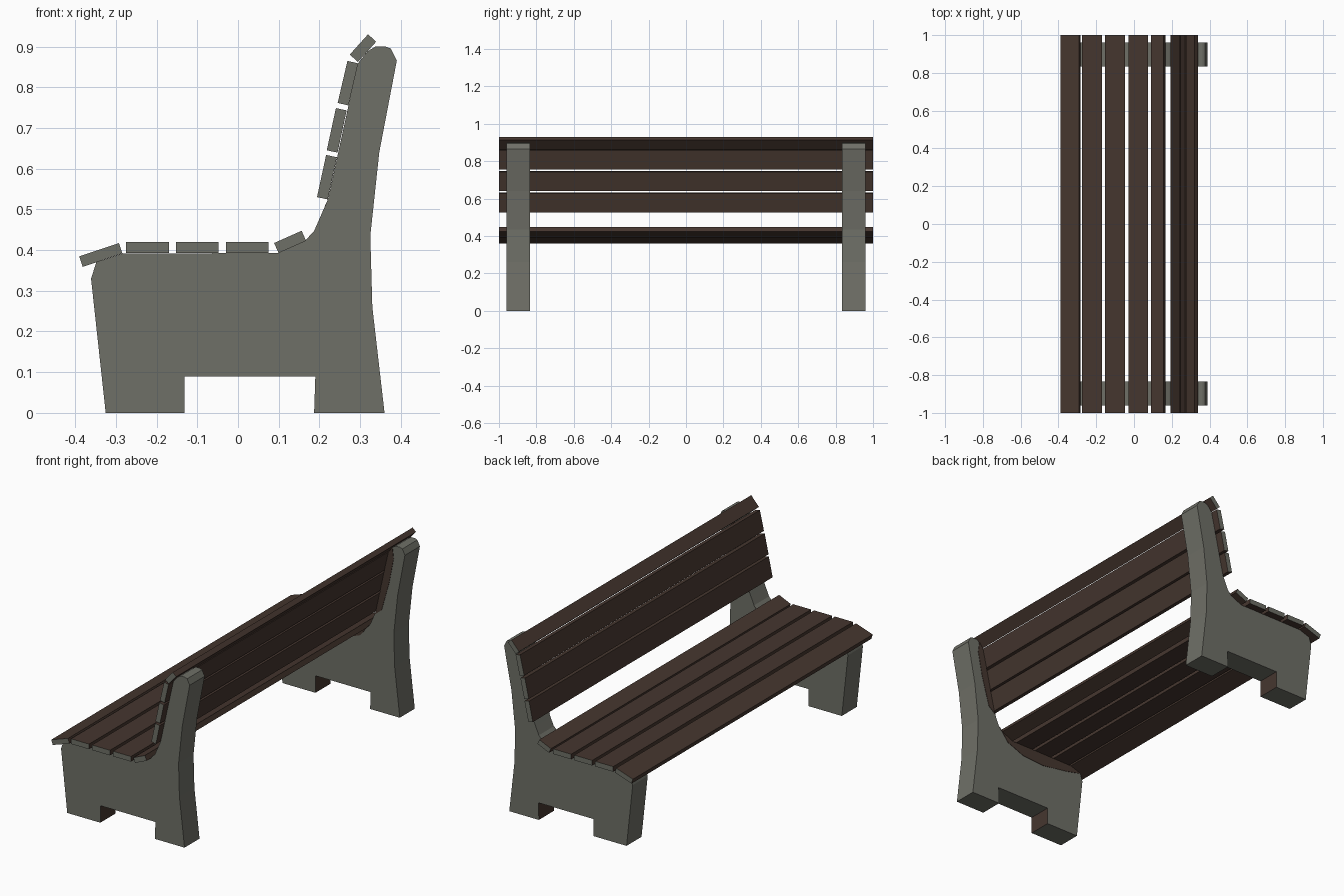
import bpy, bmesh, math
from mathutils import Vector

if "Cube" in bpy.data.objects:
    bpy.data.objects.remove(bpy.data.objects["Cube"])


def material(name, color):
    m = bpy.data.materials.new(name)
    m.diffuse_color = (*color, 1)
    m.use_nodes = True
    m.node_tree.nodes["Principled BSDF"].inputs["Base Color"].default_value = m.diffuse_color
    return m


CONCRETE = material("grey concrete", (0.158, 0.160, 0.135))
WOOD = material("dark brown wood", (0.060, 0.037, 0.028))


def extrude(name, profile, y0, y1, rule):
    """Extrude an (x, z) outline along y; rule(face) picks the material slot."""
    bm = bmesh.new()
    f = bm.faces.new([bm.verts.new((x, y0, z)) for x, z in profile])
    ext = bmesh.ops.extrude_face_region(bm, geom=[f])["geom"]
    verts = [v for v in ext if isinstance(v, bmesh.types.BMVert)]
    bmesh.ops.translate(bm, verts=verts, vec=(0, y1 - y0, 0))
    bmesh.ops.recalc_face_normals(bm, faces=bm.faces[:])
    bm.normal_update()
    for face in bm.faces:
        face.material_index = rule(face)
    me = bpy.data.meshes.new(name)
    bm.to_mesh(me)
    bm.free()
    me.materials.append(CONCRETE)
    me.materials.append(WOOD)
    ob = bpy.data.objects.new(name, me)
    bpy.context.collection.objects.link(ob)
    return ob


def leg_rule(f):
    # side walls of the foot notch are brown
    c = f.calc_center_median()
    return int(abs(f.normal.x) > 0.9 and c.z < 0.06 and -0.2 < c.x < 0.25)


def slat_rule(f):
    # sawn ends are grey, the long sides brown
    return int(abs(f.normal.y) < 0.5)


# concrete end frames, with brown stains on the inner faces beside the slats
LEG = [(-0.325, 0), (-0.132, 0), (-0.132, 0.09), (0.19, 0.09), (0.187, 0),
       (0.36, 0), (0.33, 0.26), (0.325, 0.435), (0.347, 0.64), (0.39, 0.865),
       (0.375, 0.895), (0.362, 0.9), (0.338, 0.9), (0.318, 0.888),
       (0.294, 0.858), (0.221, 0.525), (0.205, 0.488), (0.187, 0.447),
       (0.165, 0.423), (0.1, 0.393), (-0.285, 0.391), (-0.348, 0.37),
       (-0.361, 0.33)]
SEAT_STAIN = [(-0.348, 0.37), (-0.26, 0.35), (-0.1, 0.325), (0.03, 0.335),
              (0.13, 0.375), (0.187, 0.447), (0.165, 0.423), (0.1, 0.393),
              (-0.285, 0.391)]
BACK_STAIN = [(0.212, 0.505), (0.255, 0.54), (0.3, 0.7), (0.325, 0.83),
              (0.318, 0.888), (0.294, 0.858), (0.221, 0.525)]
for side, s in (("left", -1), ("right", 1)):
    extrude(f"{side}_leg_frame", LEG, s * 0.835, s * 0.96, leg_rule)
    for part, outline in (("seat", SEAT_STAIN), ("back", BACK_STAIN)):
        extrude(f"{side}_{part}_stain", outline, s * 0.833, s * 0.836, lambda f: 1)

# wooden slats: centre x, centre z, tilt in degrees, width
SLATS = {
    "seat_slat": [(-0.337, 0.388, 18.6, 0.103), (-0.2225, 0.4065, 0, 0.105),
                  (-0.1, 0.4065, 0, 0.105), (0.0225, 0.4065, 0, 0.105),
                  (0.128, 0.420, 24, 0.074)],
    "back_slat": [(0.2185, 0.579, 77.8, 0.106), (0.2425, 0.694, 77.8, 0.106),
                  (0.270, 0.810, 77.0, 0.106), (0.307, 0.896, 48, 0.067)],
}
T = 0.027
for name, rows in SLATS.items():
    for i, (cx, cz, deg, w) in enumerate(rows):
        a = math.radians(deg)
        u = Vector((math.cos(a), math.sin(a))) * w / 2
        n = Vector((-math.sin(a), math.cos(a))) * T / 2
        c = Vector((cx, cz))
        extrude(f"{name}_{i + 1}", [c - u - n, c + u - n, c + u + n, c - u + n],
                -1, 1, slat_rule)
